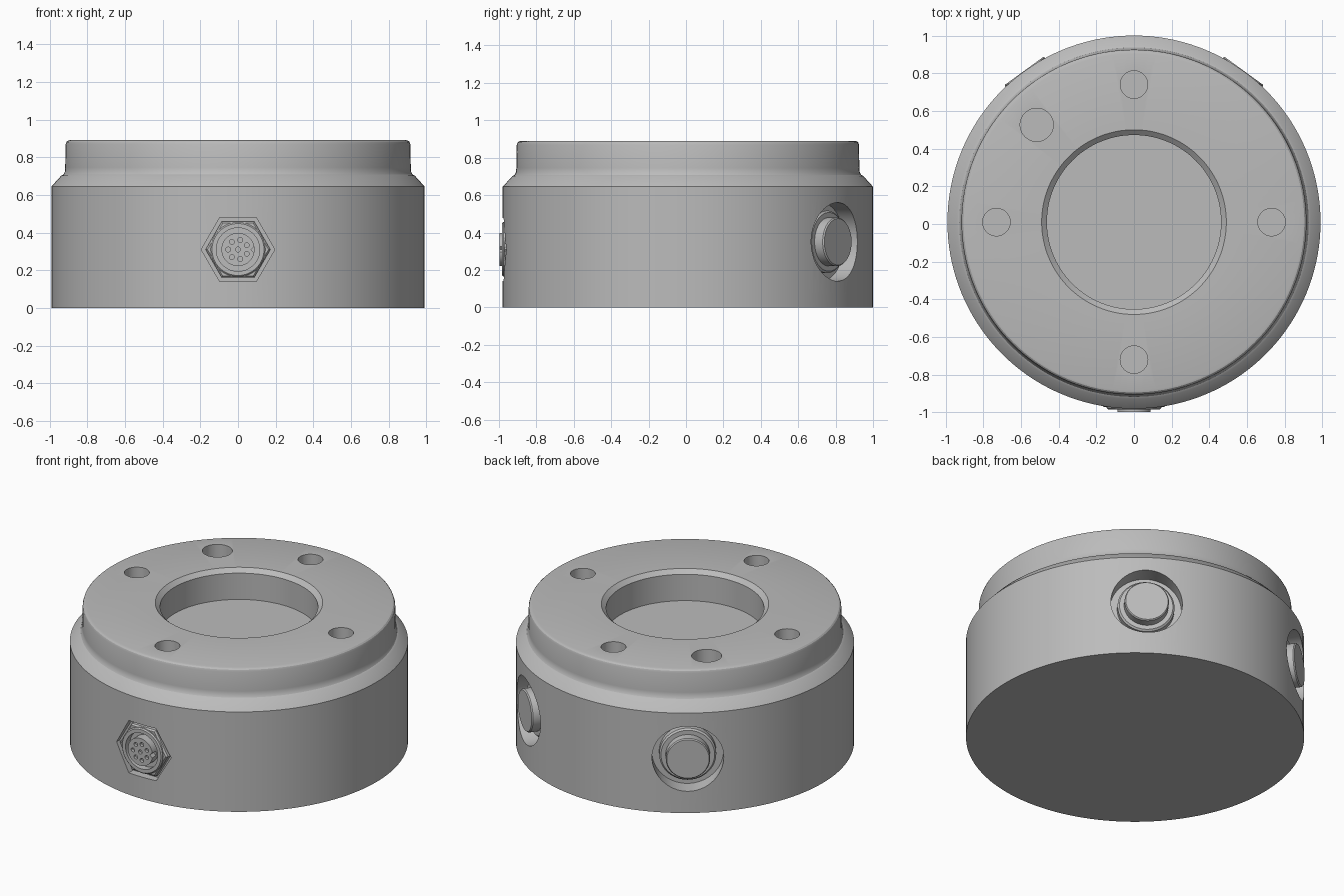
import bpy, bmesh, math
from mathutils import Matrix, Vector

if "Cube" in bpy.data.objects:
    bpy.data.objects.remove(bpy.data.objects["Cube"], do_unlink=True)

GREY = (0.5, 0.5, 0.5, 1)
metal = bpy.data.materials.new("plain grey metal")
metal.use_nodes = True
metal.diffuse_color = GREY
metal.node_tree.nodes["Principled BSDF"].inputs["Base Color"].default_value = GREY

CENTRE = Vector((0, 0.01, 0))


def frame(direction, offset=(0, 0, 0)):
    """Local frame whose z axis points along direction."""
    turn = Vector(direction).to_track_quat("Z", "Y").to_matrix().to_4x4()
    return Matrix.Translation(CENTRE + Vector(offset)) @ turn


def lathe(name, profile, place, sides=64):
    """Turn (radius, height) points around the local z axis."""
    bm = bmesh.new()
    verts = [bm.verts.new((r, 0, h)) for r, h in profile]
    edges = [bm.edges.new(pair) for pair in zip(verts, verts[1:])]
    bmesh.ops.spin(bm, geom=verts + edges, cent=(0, 0, 0), axis=(0, 0, 1),
                   angle=math.tau, steps=sides, use_duplicate=False)
    bmesh.ops.remove_doubles(bm, verts=bm.verts, dist=1e-5)
    bmesh.ops.recalc_face_normals(bm, faces=bm.faces)
    mesh = bpy.data.meshes.new(name)
    bm.to_mesh(mesh)
    bm.free()
    mesh.materials.append(metal)
    obj = bpy.data.objects.new(name, mesh)
    obj.matrix_world = place
    bpy.context.collection.objects.link(obj)
    return obj


def rod(name, radius, low, high, place, sides=48):
    return lathe(name, [(0, low), (radius, low), (radius, high), (0, high)], place, sides)


def select(obj):
    bpy.ops.object.select_all(action="DESELECT")
    obj.select_set(True)
    bpy.context.view_layer.objects.active = obj


def cut(obj, cutters):
    """Subtract the cutters and delete them."""
    select(obj)
    bpy.context.view_layer.update()
    for cutter in cutters:
        cutter.hide_render = True
        mod = obj.modifiers.new("cut", "BOOLEAN")
        mod.operation = "DIFFERENCE"
        mod.solver = "EXACT"
        mod.object = cutter
        bpy.ops.object.modifier_apply(modifier=mod.name)
        bpy.data.objects.remove(cutter, do_unlink=True)


def smooth(obj, angle=25):
    select(obj)
    bpy.ops.object.shade_smooth_by_angle(angle=math.radians(angle))


UP = frame((0, 0, 1))
FRONT = frame((0, -1, 0), (0, 0, 0.31))
PORTS = {}
for side, degrees in (("left", 54), ("right", 126)):
    a = math.radians(degrees)
    PORTS[side] = frame((math.cos(a), math.sin(a), 0), (0, 0, 0.35))

# Housing with stepped shoulder, rounded rim and central recess
housing = lathe("housing", [
    (0, 0), (0.99, 0), (0.99, 0.645), (0.938, 0.702), (0.927, 0.708),
    (0.919, 0.722), (0.917, 0.745), (0.915, 0.868), (0.911, 0.88),
    (0.904, 0.887), (0.893, 0.89), (0.49, 0.89), (0.462, 0.865),
    (0.462, 0.695), (0, 0.695)], UP, 144)

# Bolt holes, larger locating hole, connector pocket and side counterbores
cutters = []
for degrees, radius in ((0, 0.073), (90, 0.073), (180, 0.073), (270, 0.073), (135, 0.088)):
    a = math.radians(degrees)
    spot = frame((0, 0, 1), (0.73 * math.cos(a), 0.73 * math.sin(a), 0))
    cutters.append(rod("hole_cutter", radius, 0.68, 1.0, spot))
cutters.append(rod("pocket_cutter", 0.195, 0.94, 1.1, FRONT, 6))
for place in PORTS.values():
    cutters.append(rod("port_cutter", 0.21, 0.88, 1.1, place, 64))
cut(housing, cutters)
smooth(housing)

# Side plugs with collar
for side, place in PORTS.items():
    smooth(lathe(side + "_port_plug", [
        (0, 0.87), (0.167, 0.87), (0.167, 0.922), (0.157, 0.932), (0.13, 0.932),
        (0.13, 0.985), (0.124, 0.992), (0, 0.992)], place))

# Hexagonal connector nut
nut = lathe("connector_nut", [(0, 0.93), (0.172, 0.93), (0.172, 0.97),
                              (0.162, 0.98), (0, 0.98)], FRONT, 6)
cut(nut, [rod("bore_cutter", 0.12, 0.95, 1.1, FRONT)])
smooth(nut)

# Connector sleeve
smooth(lathe("connector_sleeve", [
    (0.115, 0.94), (0.145, 0.94), (0.145, 0.987), (0.138, 0.994),
    (0.115, 0.994), (0.115, 0.94)], FRONT))

# Connector core with pin sockets and key notch
core = rod("connector_core", 0.088, 0.94, 1.008, FRONT)
spots = [(0.0, 0.0)] + [(0.052 * math.cos(math.tau * (i + 0.5) / 7),
                         0.052 * math.sin(math.tau * (i + 0.5) / 7)) for i in range(7)]
sockets = [rod("socket_cutter", 0.013, 0.99, 1.1,
               FRONT @ Matrix.Translation((x, y, 0)), 16) for x, y in spots]
sockets.append(rod("key_cutter", 0.016, 0.97, 1.1,
                   FRONT @ Matrix.Translation((0.085, 0, 0)), 4))
cut(core, sockets)
smooth(core)
